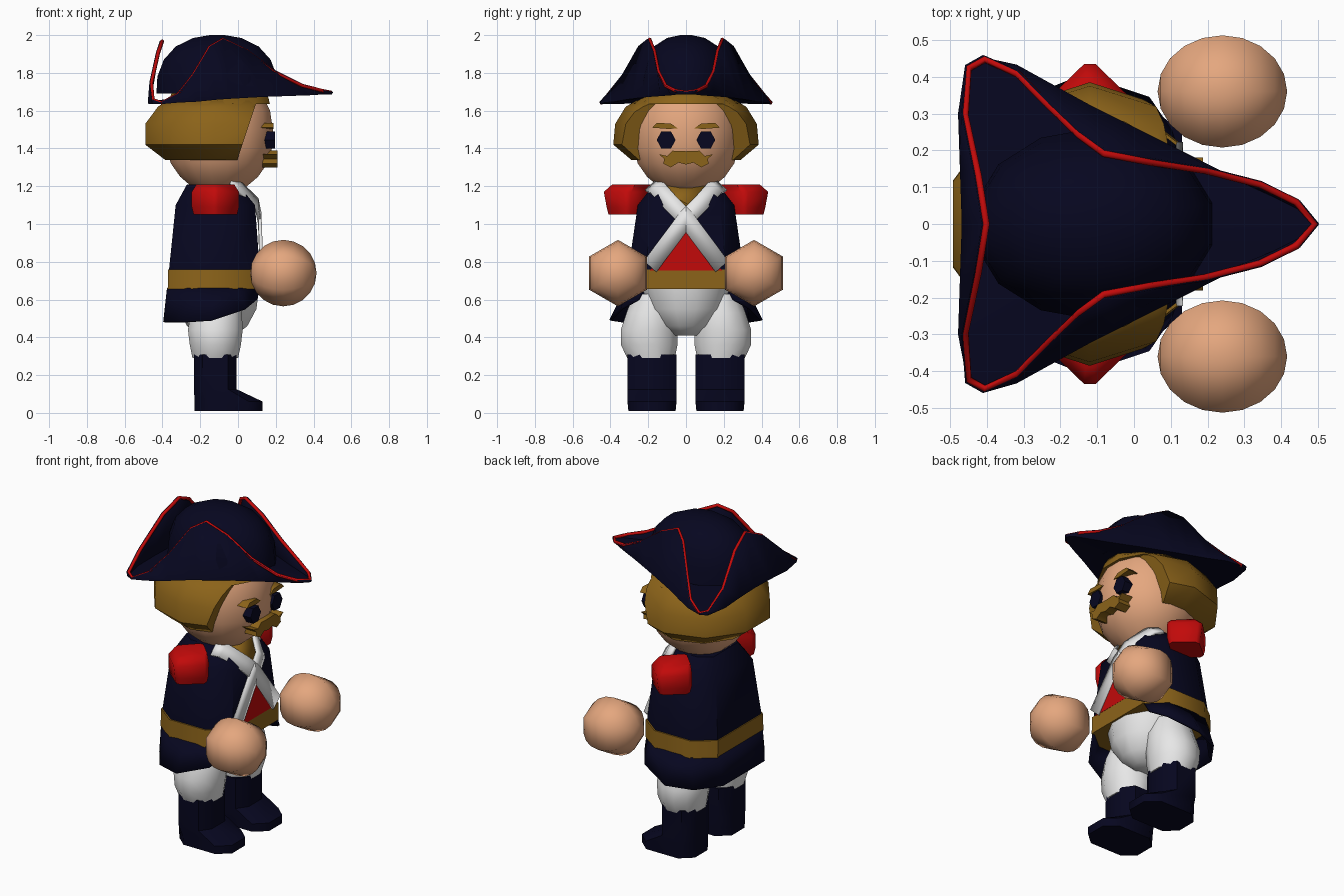
import bpy, bmesh, math
from mathutils import Vector, Matrix

if "Cube" in bpy.data.objects:
    bpy.data.objects.remove(bpy.data.objects["Cube"])


def material(name, rgb):
    m = bpy.data.materials.new(name)
    m.diffuse_color = (*rgb, 1)
    m.use_nodes = True
    m.node_tree.nodes["Principled BSDF"].inputs["Base Color"].default_value = m.diffuse_color
    return m


NAVY = material("navy cloth", (0.002, 0.002, 0.014))
SKIN = material("skin", (0.78, 0.385, 0.21))
GOLD = material("golden brown", (0.26, 0.125, 0.01))
RED = material("red", (0.54, 0.003, 0.003))
WHITE = material("white cloth", (0.82, 0.82, 0.82))


def finish(name, bm, mat, mirror=False, smooth=50, thick=0):
    bmesh.ops.recalc_face_normals(bm, faces=bm.faces)
    me = bpy.data.meshes.new(name)
    bm.to_mesh(me)
    bm.free()
    ob = bpy.data.objects.new(name, me)
    bpy.context.collection.objects.link(ob)
    me.materials.append(mat)
    if thick:
        s = ob.modifiers.new("thickness", 'SOLIDIFY')
        s.thickness, s.offset = thick, 0
    if mirror:
        ob.modifiers.new("mirror", 'MIRROR').use_axis = (False, True, False)
    if smooth:
        bpy.ops.object.select_all(action='DESELECT')
        ob.select_set(True)
        bpy.context.view_layer.objects.active = ob
        bpy.ops.object.shade_smooth_by_angle(angle=math.radians(smooth))
    return ob


def bridge(bm, loops, closed=True):
    rows = [[bm.verts.new(p) for p in loop] for loop in loops]
    n = len(rows[0])
    for a, b in zip(rows, rows[1:]):
        for i in range(n if closed else n - 1):
            j = (i + 1) % n
            bm.faces.new((a[i], a[j], b[j], b[i]))
    return rows


def loft(rings, n=8, phase=0.5, chamfer=None):
    """Stack of rings (z, cx, cy, rx, ry); chamfer=(u, v) gives a cut-corner box section."""
    if chamfer:
        u, v = chamfer
        shape = [(1, -v), (1, v), (u, 1), (-u, 1), (-1, v), (-1, -v), (-u, -1), (u, -1)]
    else:
        shape = [(math.cos(math.tau * (i + phase) / n), math.sin(math.tau * (i + phase) / n))
                 for i in range(n)]
    bm = bmesh.new()
    rows = bridge(bm, [[(cx + rx * a, cy + ry * b, z) for a, b in shape]
                       for z, cx, cy, rx, ry in rings])
    bm.faces.new(rows[0])
    bm.faces.new(rows[-1])
    return bm


def prism(pts, x0, x1):
    bm = bmesh.new()
    rows = bridge(bm, [[(x, y, z) for y, z in pts] for x in (x0, x1)])
    bm.faces.new(rows[0])
    bm.faces.new(rows[1])
    return bm


def full(half):
    """Complete a half loop (first and last point on the centre line) by mirroring y."""
    return half + [(x, -y, z) for x, y, z in half[-2:0:-1]]


# Boots and breeches
finish("boot", loft([(0.01, -.05, .18, .18, .125), (.06, -.05, .18, .18, .13),
                     (.125, -.12, .18, .113, .13), (.31, -.12, .18, .113, .13)],
                    chamfer=(.6, .5)), NAVY, mirror=True)
finish("breeches_leg", loft([(.29, -.12, .185, .125, .13), (.36, -.12, .195, .14, .155),
                             (.44, -.12, .195, .15, .155), (.53, -.115, .185, .14, .135),
                             (.63, -.12, .17, .11, .11)], n=12), WHITE, mirror=True)
finish("breeches_seat", loft([(.41, -.11, 0, .1, .07), (.46, -.11, 0, .165, .14),
                              (.55, -.11, 0, .215, .21), (.67, -.11, 0, .23, .24)],
                             n=12), WHITE)

# Coat body, belt and flared skirt
finish("coat_body", loft([(.66, -.125, 0, .24, .31), (.76, -.125, 0, .24, .305),
                          (1.1, -.12, 0, .21, .255), (1.21, -.135, 0, .135, .17)],
                         chamfer=(.5, .7)), NAVY)
finish("belt", loft([(.655, -.125, 0, .247, .318), (.76, -.125, 0, .246, .313)],
                    chamfer=(.5, .7)), GOLD)
bm = bmesh.new()
bridge(bm, [full([(.1, 0, .66), (.11, .22, .66), (0, .31, .66), (-.13, .315, .66),
                  (-.25, .31, .66), (-.37, .21, .66), (-.37, 0, .66)])[1:],
            full([(.1, 0, .6), (.1, .25, .60), (.04, .34, .55), (-.14, .4, .49),
                  (-.29, .34, .48), (-.39, .2, .48), (-.39, 0, .48)])[1:]], closed=False)
finish("coat_skirt", bm, NAVY, thick=.012)

# Waistcoat panel, neck scarf and crossed straps
finish("waistcoat_panel", prism([(0, .99), (.19, .755), (-.19, .755)], .11, .122), RED)
bm = bmesh.new()
bm.faces.new([bm.verts.new(p) for p in ((.02, .13, 1.2), (.102, .05, 1.1), (.107, 0, 1.04),
                                        (.102, -.05, 1.1), (.02, -.13, 1.2))])
finish("neck_scarf", bm, GOLD, thick=.008)
for side in (1, -1):
    path = [(-.04, .18, 1.205), (.005, .155, 1.195), (.1, .075, 1.105), (.115, 0, 1.03),
            (.124, -.19, .775)]
    w = Vector((0, .033, -.03))
    bm = bmesh.new()
    bridge(bm, [[(p[0], side * p[1], p[2]) for p in (Vector(q) + w * s for q in path)]
                for s in (1, -1)], closed=False)
    finish("cross_strap", bm, WHITE, thick=.018)

# Shoulder pads, pointing outwards
finish("shoulder_pad", loft([(1.05, -.12, .31, .115, .1), (1.09, -.12, .31, .125, .11),
                             (1.17, -.12, .31, .125, .125), (1.21, -.12, .285, .1, .105)],
                            chamfer=(.12, .15)), RED, mirror=True)

# Hands: six-sided balls with the axis pointing forward
bm = bmesh.new()
bmesh.ops.create_uvsphere(bm, u_segments=6, v_segments=10, radius=.176)
bm.transform(Matrix.Translation((.24, .36, .74)) @ Matrix.Rotation(math.pi / 2, 4, 'Y'))
bm.transform(Matrix.Translation((0, .36, .74)) @ Matrix.Rotation(math.pi / 6, 4, 'X')
             @ Matrix.Translation((0, -.36, -.74)))
finish("hand", bm, SKIN, mirror=True, smooth=65)

# Head
finish("head", loft([(z, -.1, 0, r, r) for z, r in
                     ((1.165, .1), (1.2, .15), (1.25, .21), (1.32, .26), (1.4, .285),
                      (1.5, .29), (1.6, .275), (1.65, .25))], n=16), SKIN)

# Hair, cut open in front of the face, plus a fringe under the hat
bm = loft([(1.34, -.12, 0, .28, .29), (1.42, -.12, 0, .39, .385), (1.53, -.12, 0, .39, .375),
           (1.62, -.12, 0, .32, .32), (1.655, -.11, 0, .28, .26)], n=10)
bmesh.ops.bisect_plane(bm, geom=bm.verts[:] + bm.edges[:] + bm.faces[:],
                       plane_co=(.05, 0, 1.5), plane_no=(.3, 0, -.1), clear_outer=True)
bmesh.ops.holes_fill(bm, edges=[e for e in bm.edges if e.is_boundary])
finish("hair", bm, GOLD)
finish("fringe", loft([(1.635, -.1, 0, .278, .29), (1.662, -.1, 0, .272, .25),
                       (1.69, -.1, 0, .262, .17)], n=12), GOLD)

# Face details
finish("eye", prism([(.105 + .05 * math.cos(math.tau * i / 6),
                      1.445 + .053 * math.sin(math.tau * i / 6)) for i in range(6)],
                    .13, .195), NAVY, mirror=True)
finish("eyebrow", prism([(.045, 1.507), (.09, 1.503), (.18, 1.51), (.155, 1.535), (.08, 1.532)],
                        .12, .188), GOLD, mirror=True)
finish("moustache", prism([(0, 1.315), (.04, 1.325), (.08, 1.3), (.12, 1.32), (.115, 1.345),
                           (.145, 1.37), (.1, 1.36), (.07, 1.388), (0, 1.385)],
                          .13, .208), GOLD, mirror=True)

# Three-cornered hat: lower fold line and turned-up rim, mirrored across y
rim = full([(.5, 0, 1.7), (.45, .06, 1.71), (.35, .11, 1.735), (.2, .15, 1.81),
            (.05, .175, 1.92), (-.08, .2, 1.98), (-.15, .25, 1.94), (-.24, .335, 1.79),
            (-.32, .415, 1.69), (-.41, .455, 1.645), (-.455, .43, 1.66), (-.465, .3, 1.75),
            (-.43, .13, 1.91), (-.41, 0, 1.97)])
fold = full([(.495, 0, 1.69), (.46, .035, 1.69), (.38, .075, 1.685), (.25, .135, 1.68),
             (.12, .2, 1.675), (-.05, .285, 1.665), (-.12, .32, 1.66), (-.22, .375, 1.65),
             (-.32, .43, 1.645), (-.41, .45, 1.637), (-.45, .43, 1.637), (-.475, .3, 1.64),
             (-.47, .15, 1.645), (-.465, 0, 1.645)])
bm = bmesh.new()
rows = bridge(bm, [rim, fold])
middle = bm.verts.new((-.1, 0, 1.7))
for a, b in zip(rows[1], rows[1][1:] + rows[1][:1]):
    bm.faces.new((a, b, middle))
finish("hat_brim", bm, NAVY, thick=.008)
finish("hat_crown", loft([(z, -.11, 0, rx, ry) for z, rx, ry in
                          ((1.69, .33, .26), (1.78, .325, .245), (1.87, .29, .22),
                           (1.94, .225, .17), (1.985, .13, .1), (2.0, .04, .03))],
                         n=14), NAVY)

# Red piping just inside the rim
cu = bpy.data.curves.new("hat_piping", 'CURVE')
cu.dimensions = '3D'
cu.bevel_depth, cu.bevel_resolution = .010, 1
sp = cu.splines.new('POLY')
sp.points.add(len(rim) - 1)
for pt, (x, y, z) in zip(sp.points, rim):
    inward = Vector((-.1 - x, -y, 0)).normalized() * .009
    pt.co = (x + inward.x, y + inward.y, z - .003, 1)
sp.use_cyclic_u = True
cu.materials.append(RED)
bpy.context.collection.objects.link(bpy.data.objects.new("hat_piping", cu))
